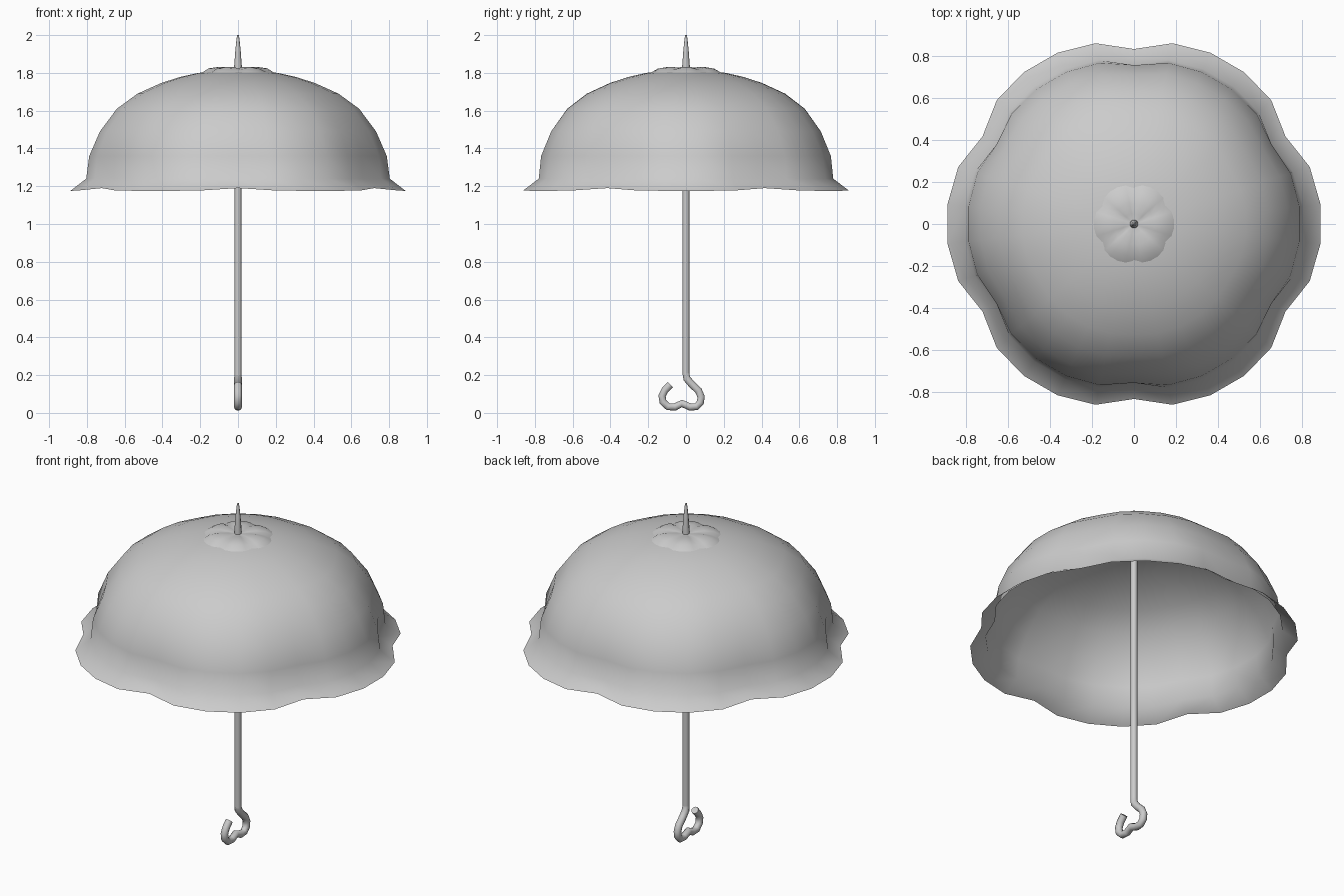
import bpy, bmesh, math
from mathutils import Vector

if "Cube" in bpy.data.objects:
    bpy.data.objects.remove(bpy.data.objects["Cube"])

grey = bpy.data.materials.new("plain_grey")
grey.diffuse_color = (0.6, 0.6, 0.6, 1)
grey.use_nodes = True
grey.node_tree.nodes["Principled BSDF"].inputs["Base Color"].default_value = grey.diffuse_color


def finish(name, bm):
    bmesh.ops.recalc_face_normals(bm, faces=bm.faces)
    me = bpy.data.meshes.new(name)
    bm.to_mesh(me)
    bm.free()
    me.materials.append(grey)
    for p in me.polygons:
        p.use_smooth = True
    ob = bpy.data.objects.new(name, me)
    bpy.context.collection.objects.link(ob)
    return ob


def scalloped_shell(name, top_z, rings):
    """Open shell of six lobes, five segments each; rings are
    (lobe radius, notch depth, z, notch lift)."""
    bm = bmesh.new()
    lobe = (1.0, 0.22, 0.0, 0.0, 0.22)   # 1 at the notch, 0 on the lobe
    top = bm.verts.new((0, 0, top_z))
    previous = None
    for r, depth, z, lift in rings:
        ring = []
        for i in range(30):
            a = math.radians(30 + 12 * i)
            k = lobe[i % 5]
            rad = r - depth * k
            ring.append(bm.verts.new((rad * math.cos(a), rad * math.sin(a), z + lift * k)))
        for i in range(30):
            j = (i + 1) % 30
            if previous is None:
                bm.faces.new((top, ring[i], ring[j]))
            else:
                bm.faces.new((previous[i], ring[i], ring[j], previous[j]))
        previous = ring
    return finish(name, bm)


def tube(name, path, radii, sides=10):
    """Round bar along a path lying in the y-z plane, with closed ends."""
    bm = bmesh.new()
    pts = [Vector((0, y, z)) for y, z in path]
    side = Vector((1, 0, 0))
    rings = []
    for i, p in enumerate(pts):
        t = (pts[min(i + 1, len(pts) - 1)] - pts[max(i - 1, 0)]).normalized()
        n = t.cross(side)
        rings.append([bm.verts.new(p + radii[i] * (math.cos(a) * side + math.sin(a) * n))
                      for a in (2 * math.pi * s / sides for s in range(sides))])
    for a, b in zip(rings, rings[1:]):
        for s in range(sides):
            t = (s + 1) % sides
            bm.faces.new((a[s], a[t], b[t], b[s]))
    bm.faces.new(rings[0])
    bm.faces.new(rings[-1])
    ob = finish(name, bm)
    bpy.ops.object.select_all(action='DESELECT')
    ob.select_set(True)
    bpy.context.view_layer.objects.active = ob
    bpy.ops.object.shade_smooth_by_angle(angle=math.radians(60))
    return ob


# Canopy with a flared, wavy rim
scalloped_shell("canopy", 1.815, [
    (0.10, 0.00, 1.812, 0), (0.21, 0.00, 1.800, 0), (0.31, 0.003, 1.778, 0),
    (0.41, 0.006, 1.746, 0), (0.535, 0.010, 1.69, 0), (0.645, 0.016, 1.61, 0),
    (0.735, 0.024, 1.49, 0), (0.792, 0.036, 1.36, 0), (0.808, 0.050, 1.24, 0),
    (0.893, 0.060, 1.175, 0.015)])

# Small scalloped cap on the crown
scalloped_shell("crown_cap", 1.820, [
    (0.05, 0.002, 1.828, -0.004), (0.10, 0.005, 1.832, -0.008),
    (0.155, 0.008, 1.824, -0.009), (0.195, 0.014, 1.800, 0)])

# Shaft and tapered tip
tube("shaft", [(0, 0.20), (0, 1.82)], [0.0185] * 2)
tube("top_tip", [(0, 1.80), (0, 1.84), (0, 1.92), (0, 1.98), (0, 2.0)],
     [0.021, 0.020, 0.014, 0.008, 0.004], 8)

# Heart-shaped hook handle
hook = [(0, 0.21), (0.004, 0.182), (0.03, 0.152), (0.066, 0.118), (0.08, 0.085),
        (0.076, 0.055), (0.055, 0.033), (0.022, 0.031), (-0.022, 0.05),
        (-0.058, 0.031), (-0.095, 0.033), (-0.122, 0.058), (-0.127, 0.09),
        (-0.112, 0.12), (-0.083, 0.150)]
tube("hook_handle", hook, [0.0185] + [0.0205] * (len(hook) - 1))
